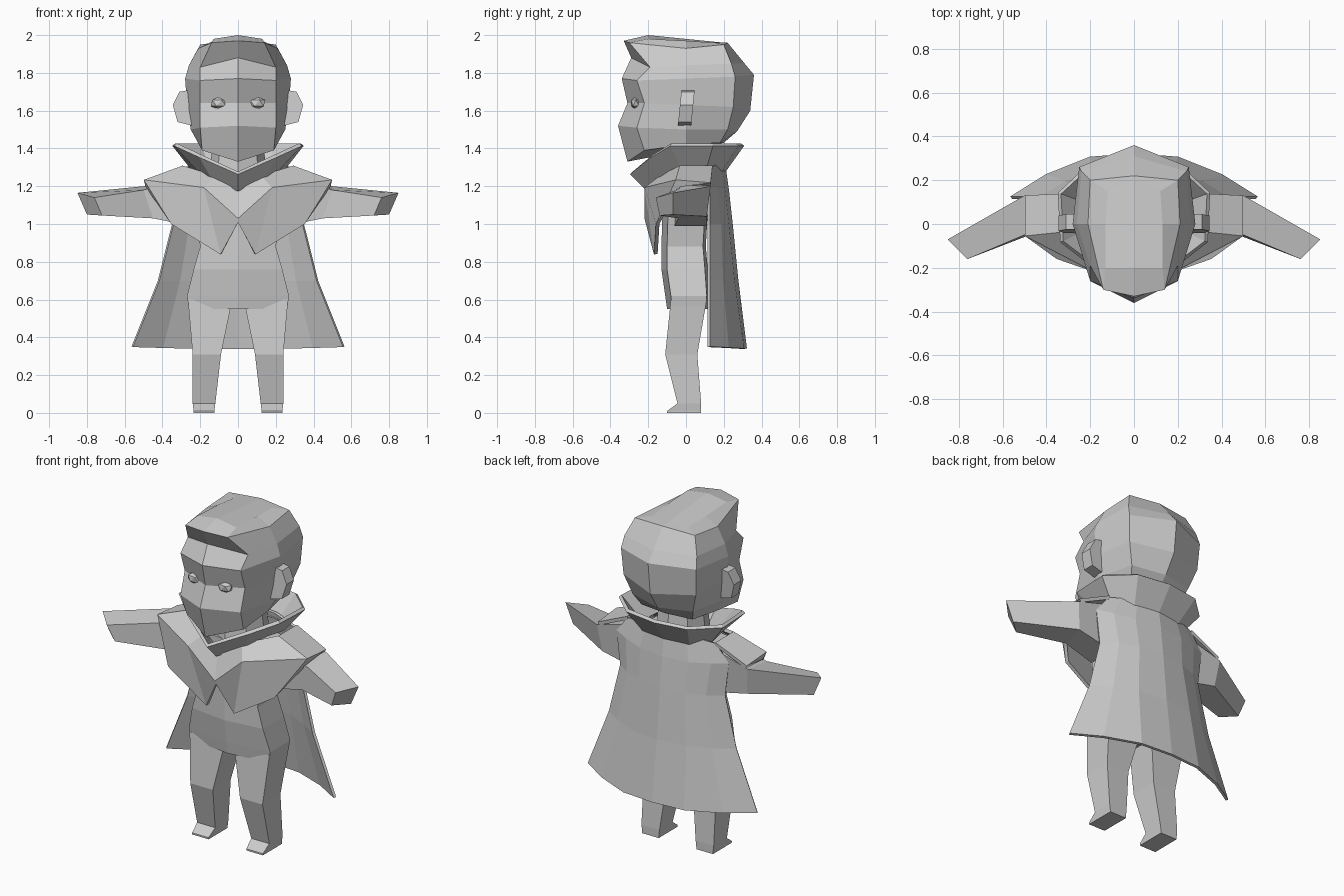
import bpy
import bmesh
from mathutils import Vector

default_cube = bpy.data.objects.get("Cube")
if default_cube:
    bpy.data.objects.remove(default_cube, do_unlink=True)

# Single matte grey used by every part
grey = bpy.data.materials.new("plain grey")
grey.use_nodes = True
grey.diffuse_color = (.6, .6, .6, 1)
grey.node_tree.nodes["Principled BSDF"].inputs["Base Color"].default_value = grey.diffuse_color


def finish(name, mesh_builder, thickness=None):
    """Turn a bmesh into a flat shaded object, optionally with cloth thickness."""
    bmesh.ops.remove_doubles(mesh_builder, verts=mesh_builder.verts, dist=.0005)
    bmesh.ops.recalc_face_normals(mesh_builder, faces=mesh_builder.faces)
    mesh = bpy.data.meshes.new(name)
    mesh_builder.to_mesh(mesh)
    mesh_builder.free()
    mesh.materials.append(grey)
    part = bpy.data.objects.new(name, mesh)
    bpy.context.scene.collection.objects.link(part)
    if thickness:
        solid = part.modifiers.new("cloth thickness", 'SOLIDIFY')
        solid.thickness = thickness
        solid.offset = 0
    return part


def loft(name, rings, closed=False, capped=False, sides=(1, -1), thickness=None):
    """Skin the half rings, then repeat them on the other side of the body."""
    builder = bmesh.new()
    for side in sides:
        rows = [[builder.verts.new((side * x, y, z)) for x, y, z in ring] for ring in rings]
        count = len(rows[0])
        for lower, upper in zip(rows, rows[1:]):
            for i in range(count if closed else count - 1):
                j = (i + 1) % count
                builder.faces.new((lower[i], lower[j], upper[j], upper[i]))
        if capped:
            builder.faces.new(rows[0])
            builder.faces.new(rows[-1])
    return finish(name, builder, thickness)


def box_ring(inner, outer, front, back, z):
    """Four corners of a horizontal limb section."""
    return [(inner, front, z), (outer, front, z), (outer, back, z), (inner, back, z)]


def trunk_ring(width, front, back, z):
    """Half section of the body with a ridge down its middle."""
    ridge = front - .03
    return [(0, ridge, z), (width, front, z), (width, back, z), (0, back + .015, z)]


# Head with the jaw, brow, overhanging quiff and crown
loft("head", [
    [(0, -.31, 1.33), (.19, -.22, 1.39), (.2, 0, 1.42), (.17, .18, 1.43), (0, .2, 1.43)],
    [(0, -.36, 1.52), (.2, -.26, 1.51), (.25, 0, 1.5), (.2, .22, 1.5), (0, .27, 1.49)],
    [(0, -.31, 1.64), (.2, -.22, 1.64), (.27, 0, 1.63), (.24, .25, 1.62), (0, .34, 1.6)],
    [(0, -.34, 1.77), (.2, -.26, 1.76), (.28, 0, 1.77), (.25, .26, 1.78), (0, .36, 1.79)],
    [(0, -.29, 1.88), (.2, -.19, 1.83), (.26, 0, 1.84), (.24, .24, 1.85), (0, .31, 1.85)],
    [(0, -.33, 1.97), (.14, -.3, 1.96), (.21, 0, 1.93), (.2, .2, 1.95), (0, .22, 1.96)],
    [(0, -.2, 2), (.13, -.2, 1.98), (.13, 0, 1.97), (.12, .15, 1.96), (0, .2, 1.96)],
], capped=True)

# Ears are a leaning outline pushed out along y
ear_outline = [(.25, 1.71), (.31, 1.7), (.345, 1.63), (.32, 1.54), (.24, 1.52)]
loft("ears", [[(x, depth + (z - 1.6) * .1, z) for x, z in ear_outline]
              for depth in (-.035, .035)], closed=True, capped=True)

# Eyes are shallow faceted bumps on the face
eyes = bmesh.new()
for side in (1, -1):
    bump = bmesh.ops.create_icosphere(eyes, subdivisions=1, radius=1)["verts"]
    for vert in bump:
        vert.co = Vector((vert.co.x * .05 + side * .1, vert.co.y * .03 - .265, vert.co.z * .035 + 1.64))
finish("eyes", eyes)

# Neck
neck = bmesh.new()
bmesh.ops.create_cone(neck, cap_ends=True, segments=8, radius1=.16, radius2=.13, depth=.25)
bmesh.ops.translate(neck, verts=neck.verts, vec=(0, .03, 1.33))
finish("neck", neck)

# Flared collar dipping to a point at the front
loft("collar", [
    [(0, -.2, 1.18), (.13, -.13, 1.24), (.21, -.02, 1.29), (.23, .1, 1.28), (.15, .18, 1.28), (0, .2, 1.28)],
    [(0, -.29, 1.27), (.2, -.18, 1.36), (.33, -.08, 1.42), (.34, .14, 1.42), (.2, .27, 1.42), (0, .3, 1.42)],
], thickness=.02)

# Shoulder mantle with two hanging points
loft("mantle", [
    [(0, -.18, 1.2), (.12, -.13, 1.25), (.29, -.03, 1.3), (.29, .14, 1.3)],
    [(0, -.21, 1.03), (.18, -.21, 1.19), (.49, -.05, 1.23), (.49, .13, 1.21)],
    [(0, -.2, 1.01), (.09, -.16, .84), (.35, -.15, 1), (.48, -.03, 1.2)],
], thickness=.02)

# Cape widening down to its curved hem
loft("cape", [
    [(0, .2, 1.32), (.13, .18, 1.32), (.22, .15, 1.31), (.29, .13, 1.3)],
    [(0, .22, 1.18), (.16, .2, 1.18), (.28, .16, 1.19), (.37, .12, 1.2)],
    [(0, .24, 1), (.15, .22, 1), (.26, .18, 1), (.345, .12, 1)],
    [(0, .27, .7), (.18, .25, .7), (.31, .19, .7), (.42, .12, .7)],
    [(0, .315, .34), (.2, .3, .34), (.4, .22, .345), (.56, .12, .35)],
], thickness=.015)

# Sleeved arms reaching out and slightly forward
loft("arms", [
    [(.25, -.06, 1.25), (.25, .13, 1.27), (.25, .11, .99), (.25, -.06, .99)],
    [(.5, -.05, 1.18), (.5, .13, 1.2), (.48, .11, 1.04), (.45, -.04, 1.03)],
    [(.76, -.16, 1.14), (.85, -.07, 1.165), (.8, -.07, 1.05), (.72, -.14, 1.045)],
], closed=True, capped=True)

# Torso and hips
loft("torso", [
    trunk_ring(width=.25, front=-.09, back=.11, z=1.24),
    trunk_ring(width=.2, front=-.1, back=.09, z=.88),
    trunk_ring(width=.235, front=-.1, back=.1, z=.76),
    trunk_ring(width=.27, front=-.08, back=.11, z=.62),
    trunk_ring(width=.26, front=-.07, back=.1, z=.55),
], capped=True)

# Legs ending in small wedge feet
loft("legs", [
    box_ring(inner=.03, outer=.265, front=-.08, back=.11, z=.6),
    box_ring(inner=.09, outer=.24, front=-.11, back=.06, z=.31),
    box_ring(inner=.12, outer=.24, front=-.045, back=.08, z=.05),
    box_ring(inner=.125, outer=.235, front=-.1, back=.08, z=.01),
    box_ring(inner=.125, outer=.235, front=-.1, back=.08, z=0),
], closed=True, capped=True)
